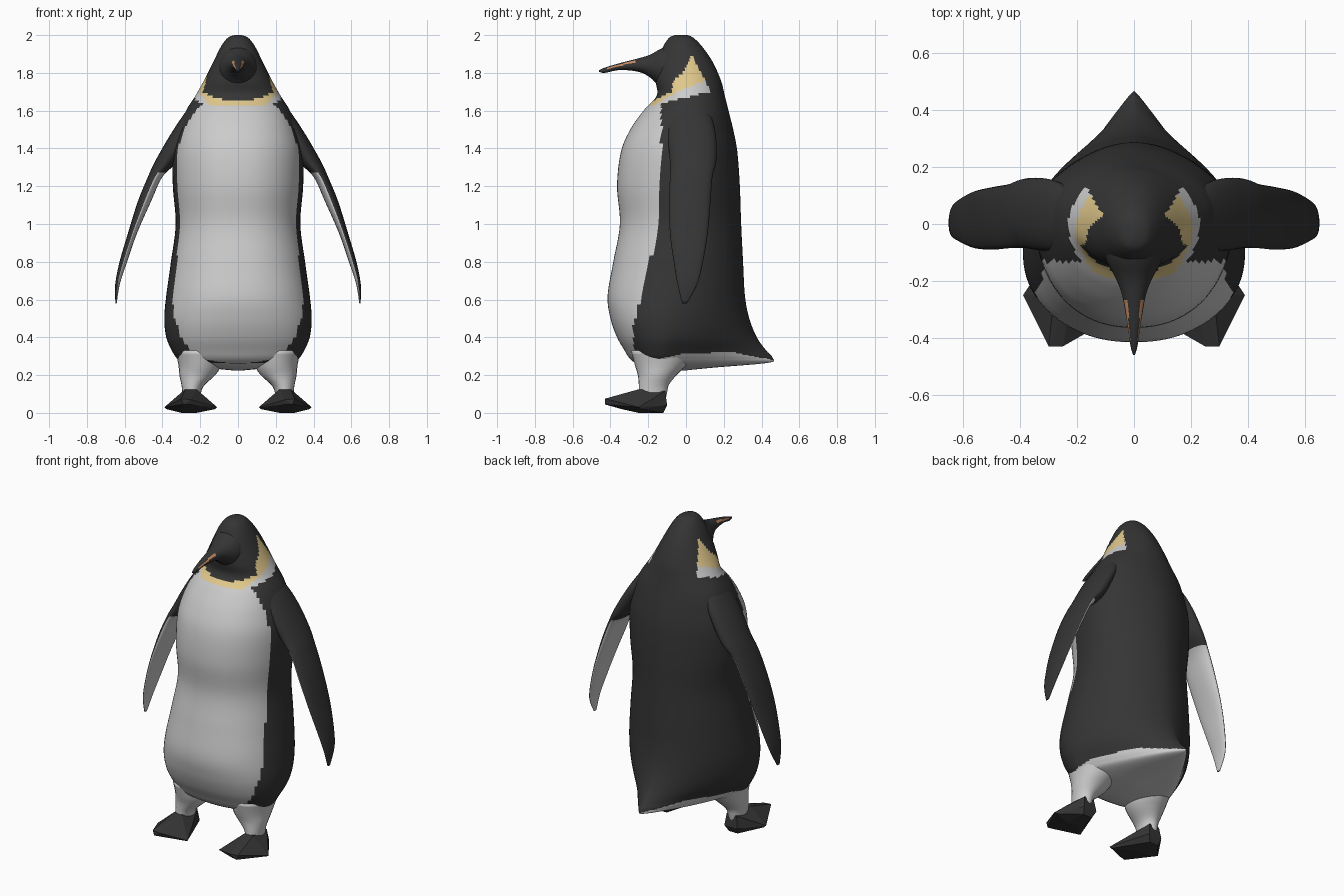
import bpy, bmesh, math

if "Cube" in bpy.data.objects:
    bpy.data.objects.remove(bpy.data.objects["Cube"])


def material(name, col):
    m = bpy.data.materials.new(name)
    m.diffuse_color = (*col, 1)
    m.use_nodes = True
    m.node_tree.nodes["Principled BSDF"].inputs["Base Color"].default_value = m.diffuse_color
    return m


BLACK = material("black", (0.035, 0.035, 0.035))
WHITE = material("white", (0.6, 0.6, 0.6))
YELLOW = material("pale_yellow", (0.75, 0.58, 0.26))
ORANGE = material("orange", (0.55, 0.25, 0.12))
MATS = [BLACK, WHITE, YELLOW, ORANGE]


def lerp(table, t):
    """Piecewise linear lookup."""
    if t <= table[0][0]:
        return table[0][1]
    for (a, u), (b, v) in zip(table, table[1:]):
        if t <= b:
            return u + (v - u) * (t - a) / (b - a)
    return table[-1][1]


def smooth_rows(rows, steps):
    """Catmull-Rom rows between the given key rows."""
    out = []
    for i in range(len(rows) - 1):
        p0, p1, p2, p3 = (rows[max(i - 1, 0)], rows[i], rows[i + 1],
                          rows[min(i + 2, len(rows) - 1)])
        for k in range(steps):
            t = k / steps
            out.append([0.5 * (2 * b + (c - a) * t + (2 * a - 5 * b + 4 * c - d) * t * t
                               + (3 * b - a - 3 * c + d) * t ** 3)
                        for a, b, c, d in zip(p0, p1, p2, p3)])
    return out + [list(rows[-1])]


def finish(name, bm, pick, smooth=True):
    bmesh.ops.recalc_face_normals(bm, faces=bm.faces[:])
    bm.normal_update()
    for f in bm.faces:
        f.smooth = smooth
        f.material_index = MATS.index(pick(f.calc_center_median(), f.normal))
    me = bpy.data.meshes.new(name)
    bm.to_mesh(me)
    bm.free()
    for m in MATS:
        me.materials.append(m)
    ob = bpy.data.objects.new(name, me)
    bpy.context.collection.objects.link(ob)
    return ob


def loft(name, rings, pick):
    bm = bmesh.new()
    vs = [[bm.verts.new(p) for p in r] for r in rings]
    n = len(rings[0])
    for a, b in zip(vs, vs[1:]):
        for i in range(n):
            j = (i + 1) % n
            bm.faces.new((a[i], a[j], b[j], b[i]))
    bm.faces.new(vs[0])
    bm.faces.new(vs[-1])
    return finish(name, bm, pick)


def power(v, e):
    return math.copysign(abs(v) ** e, v)


# Body and head: z, half width, front y, back y, widest y, back exponent
BODY = [
    (2.0, .02, -.06, .01, -.02, 2), (1.985, .055, -.09, .04, -.02, 2),
    (1.94, .09, -.12, .085, -.02, 2), (1.86, .13, -.15, .14, -.01, 2),
    (1.76, .18, -.16, .185, 0, 2), (1.68, .225, -.155, .205, .02, 2),
    (1.60, .275, -.225, .225, .03, 2), (1.5, .315, -.295, .25, .03, 1.9),
    (1.38, .345, -.345, .272, .03, 1.8), (1.2, .345, -.365, .285, .02, 1.8),
    (1.0, .33, -.35, .292, 0, 1.8), (.8, .355, -.385, .302, -.03, 1.8),
    (.62, .38, -.415, .312, -.07, 1.8), (.5, .39, -.40, .335, -.1, 1.7),
    (.4, .38, -.365, .375, -.11, 1.5), (.33, .35, -.325, .425, -.12, 1.3),
    (.29, .325, -.30, .46, -.12, 1.2), (.265, .29, -.27, .435, -.11, 1.2),
    (.24, .17, -.22, .15, -.09, 1.6), (.225, .03, -.14, 0, -.08, 2)]


def body_ring(z, hw, yf, yb, yc, nb, n=96):
    pts = []
    for i in range(n):
        a = 2 * math.pi * i / n
        c, s = math.cos(a), math.sin(a)
        e = 2 / nb if s > 0 else 2 / 2.2
        r = (yb - yc) if s > 0 else (yc - yf)
        pts.append((hw * power(c, e), yc + r * power(s, e), z))
    return pts


CHIN = [(-.2, 1.645), (-.16, 1.66), (-.075, 1.70), (-.065, 1.765), (-.02, 1.80), (.03, 1.9)]
COLLAR = [(-.18, 1.62), (-.1, 1.67), (-.02, 1.71), (.11, 1.76)]
BELLY = [(.25, -.27), (.45, -.28), (.7, -.22), (1.0, -.135), (1.64, -.13)]
SKIRT = [(-.28, .26), (0, .315), (.25, .32), (.46, .28)]


def body_colour(c, n):
    if c.z < lerp(SKIRT, c.y):
        return WHITE
    if c.z > 1.67 + .23 * c.y:
        if c.z > lerp(CHIN, c.y) or c.y > .03 + (1.9 - c.z) * .5:
            return BLACK
        return YELLOW if c.z > lerp(COLLAR, c.y) else WHITE
    return WHITE if c.y < lerp(BELLY, c.z) else BLACK


loft("body", [body_ring(*r) for r in smooth_rows(BODY, 6)], body_colour)

# Beak: y, top z, bottom z, half width
BEAK = [(-.04, 1.96, 1.72, .10), (-.12, 1.935, 1.715, .10), (-.19, 1.897, 1.775, .065),
        (-.25, 1.878, 1.805, .042), (-.35, 1.852, 1.815, .024),
        (-.43, 1.828, 1.80, .012), (-.46, 1.814, 1.806, .003)]


def beak_ring(y, top, bot, hw, n=24):
    return [(hw * math.cos(a), y, (top + bot) / 2 + (top - bot) / 2 * math.sin(a))
            for a in (2 * math.pi * (i + .5) / n for i in range(n))]


def beak_colour(c, n):
    line = 1.865 + (c.y + .26) * .27
    on_line = abs(c.z - line) < .005 and abs(n.x) > .4
    return ORANGE if -.42 < c.y < -.26 and on_line else BLACK


loft("beak", [beak_ring(*r) for r in smooth_rows(BEAK, 5)], beak_colour)

# Flippers: z, inner x, outer x, front y, back y
FLIPPER = [(1.66, .15, .23, -.05, .09), (1.55, .2, .308, -.09, .14),
           (1.45, .25, .372, -.095, .16), (1.33, .32, .44, -.085, .16),
           (1.25, .40, .477, -.085, .14), (1.12, .46, .53, -.09, .13),
           (.95, .535, .583, -.085, .115), (.8, .587, .627, -.065, .09),
           (.68, .626, .65, -.045, .06), (.58, .642, .649, -.02, .005)]
# Legs: z, inner x, outer x, front y, back y
LEG = [(.33, .08, .33, -.29, .05), (.25, .09, .315, -.27, 0), (.2, .12, .31, -.255, -.05),
       (.15, .175, .30, -.25, -.09), (.11, .195, .295, -.25, -.10), (.06, .195, .295, -.25, -.11)]
# Foot hull corners
FOOT = [(.22, -.25, .125), (.28, -.25, .125), (.21, -.11, .115), (.28, -.11, .115),
        (.30, -.43, .075), (.25, -.43, .07), (.29, -.43, .045), (.25, -.42, .045),
        (.11, -.35, .03), (.12, -.34, .02), (.39, -.25, .03), (.38, -.24, .02),
        (.20, -.10, .04), (.29, -.10, .04), (.22, -.12, 0), (.28, -.12, 0),
        (.22, -.25, 0), (.30, -.25, 0)]


def limb_ring(s, z, xi, xo, yf, yb, n=24):
    return [(s * ((xi + xo) / 2 + (xo - xi) / 2 * math.cos(a)),
             (yf + yb) / 2 + (yb - yf) / 2 * math.sin(a), z)
            for a in (2 * math.pi * i / n for i in range(n))]


for side, s in (("right", 1), ("left", -1)):
    loft(side + "_flipper", [limb_ring(s, *r) for r in smooth_rows(FLIPPER, 4)],
         lambda c, n: WHITE if n.x * s < -.25 and c.z < 1.27 else BLACK)
    loft(side + "_leg", [limb_ring(s, *r) for r in smooth_rows(LEG, 3)], lambda c, n: WHITE)
    bm = bmesh.new()
    for x, y, z in FOOT:
        bm.verts.new((s * x, y, z))
    res = bmesh.ops.convex_hull(bm, input=bm.verts[:])
    loose = [v for v in bm.verts if not v.link_faces]
    bmesh.ops.delete(bm, geom=loose, context='VERTS')
    finish(side + "_foot", bm, lambda c, n: BLACK, smooth=False)
